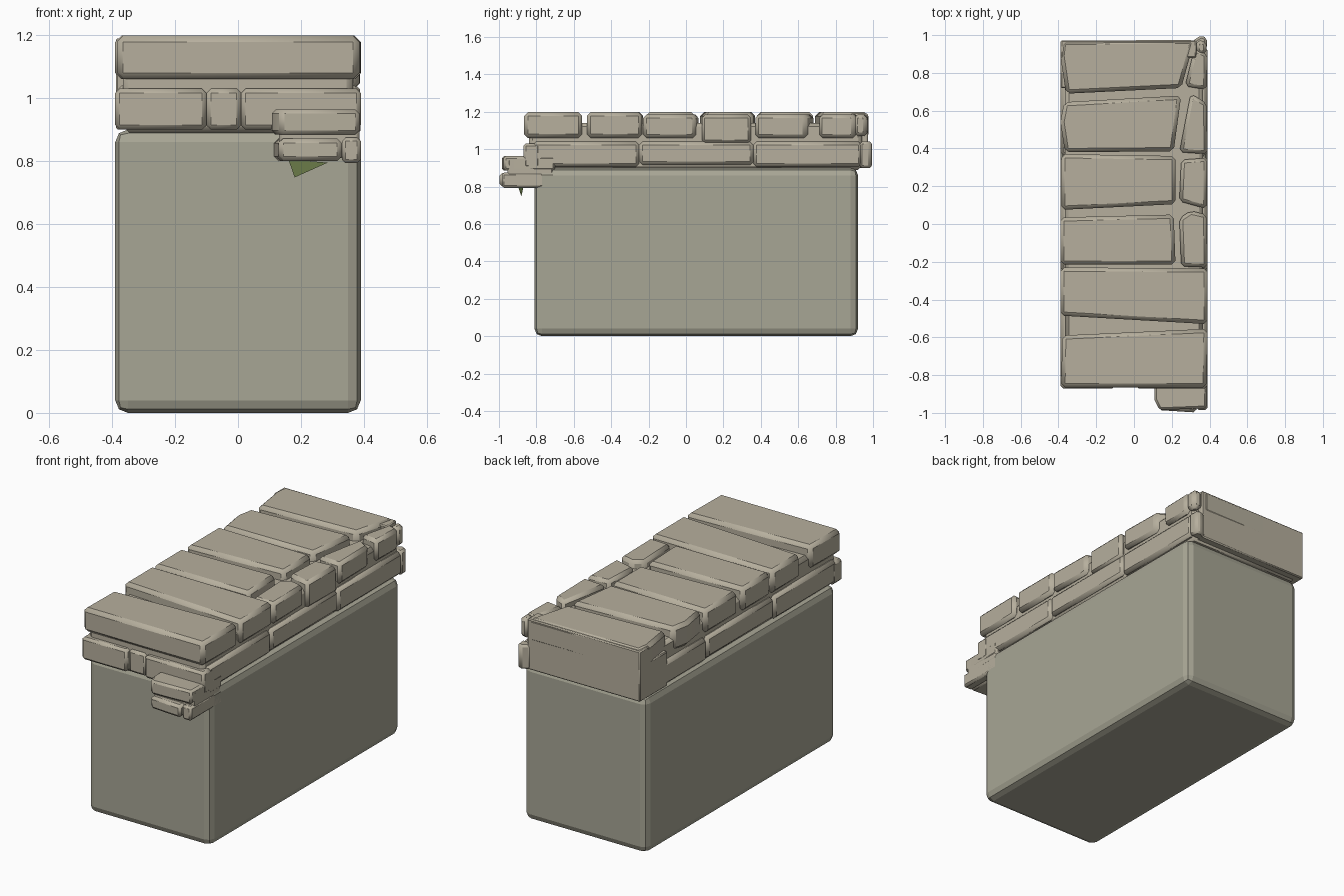
import bpy, bmesh

if "Cube" in bpy.data.objects:
    bpy.data.objects.remove(bpy.data.objects["Cube"])


def material(name, rgb):
    m = bpy.data.materials.new(name)
    m.diffuse_color = (*rgb, 1)
    m.use_nodes = True
    m.node_tree.nodes["Principled BSDF"].inputs["Base Color"].default_value = m.diffuse_color
    return m


WALL = material("wall_plaster", (0.39, 0.38, 0.30))
STONE = material("cap_stone", (0.47, 0.43, 0.34))
GREEN = material("moss_green", (0.22, 0.30, 0.10))


def prism(name, corners, z0, z1, mat=STONE, bevel=0.018, segments=1, smooth=True):
    """Straight block from an xy outline (counter-clockwise)."""
    bm = bmesh.new()
    low = [bm.verts.new((x, y, z0)) for x, y in corners]
    high = [bm.verts.new((x, y, z1)) for x, y in corners]
    bm.faces.new(low[::-1])
    bm.faces.new(high)
    n = len(corners)
    for i in range(n):
        j = (i + 1) % n
        bm.faces.new((low[i], low[j], high[j], high[i]))
    mesh = bpy.data.meshes.new(name)
    bm.to_mesh(mesh)
    bm.free()
    mesh.materials.append(mat)
    ob = bpy.data.objects.new(name, mesh)
    bpy.context.collection.objects.link(ob)
    if bevel:
        mod = ob.modifiers.new("worn_edges", "BEVEL")
        mod.width, mod.segments = bevel, segments
    if smooth:
        bpy.ops.object.select_all(action='DESELECT')
        ob.select_set(True)
        bpy.context.view_layer.objects.active = ob
        bpy.ops.object.shade_smooth_by_angle(angle=0.6)
    return ob


def block(name, x0, x1, y0, y1, z0, z1, **kw):
    return prism(name, [(x0, y0), (x1, y0), (x1, y1), (x0, y1)], z0, z1, **kw)


# Plain wall body and the core hidden behind the stones
block("wall_body", -0.39, 0.39, -0.81, 0.92, 0.0, 0.9,
      mat=WALL, bevel=0.04, segments=2, smooth=False)
block("cap_core", -0.365, 0.365, -0.84, 0.94, 0.89, 1.14, bevel=0.02)

# Top course: large stones across the wall, front to back
rows = [
    [(-0.385, -0.865), (0.385, -0.865), (0.39, -0.555), (-0.38, -0.59)],
    [(-0.39, -0.485), (0.39, -0.53), (0.39, -0.235), (-0.39, -0.23)],
    [(-0.39, -0.215), (0.22, -0.215), (0.21, 0.05), (-0.39, 0.035)],
    [(-0.385, 0.075), (0.22, 0.105), (0.22, 0.36), (-0.385, 0.37)],
    [(-0.365, 0.38), (0.21, 0.385), (0.25, 0.68), (-0.37, 0.645), (-0.39, 0.54)],
    [(-0.36, 0.69), (0.25, 0.72), (0.32, 0.975), (-0.38, 0.97), (-0.39, 0.89)],
]
for i, outline in enumerate(rows):
    prism(f"top_stone_{i + 1}", outline, 1.06, 1.198, bevel=0.02)

# Top course: small stones along the right edge
edge = [
    ([(0.25, -0.225), (0.39, -0.23), (0.385, 0.05), (0.30, 0.07), (0.24, 0.03)], 1.06),
    ([(0.24, 0.12), (0.385, 0.08), (0.388, 0.35), (0.25, 0.34)], 1.03),
    ([(0.24, 0.38), (0.39, 0.37), (0.385, 0.64), (0.30, 0.69)], 1.06),
    ([(0.27, 0.73), (0.385, 0.71), (0.39, 0.90), (0.32, 0.93)], 1.06),
    ([(0.33, 0.90), (0.385, 0.90), (0.385, 0.965), (0.33, 0.975)], 1.07),
]
for i, (outline, z0) in enumerate(edge):
    prism(f"edge_stone_{i + 1}", outline, z0, 1.185)

# Lower course: long slabs down both sides
for side, s in (("right", 1), ("left", -1)):
    for i, (y0, y1, z0) in enumerate([(-0.82, -0.25, 0.905),
                                      (-0.25, 0.36, 0.915), (0.36, 0.94, 0.905)]):
        x0, x1 = sorted((s * 0.2, s * 0.388))
        block(f"{side}_slab_{i + 1}", x0, x1, y0, y1, z0, 1.04)

# Lower course: front slabs
for i, (x0, x1, y0) in enumerate([(-0.39, -0.1, -0.87), (-0.1, 0.01, -0.855),
                                  (0.01, 0.39, -0.87)]):
    block(f"front_slab_{i + 1}", x0, x1, y0, -0.78, 0.90, 1.03, bevel=0.014)

# Flat back stone, full height of both courses, and its corner stone
block("back_stone", -0.388, 0.33, 0.88, 0.972, 0.9, 1.19, bevel=0.006)
block("back_left_stone", -0.388, -0.2, 0.72, 0.96, 0.9, 1.1, bevel=0.006)
prism("back_corner_stone", [(0.30, 0.93), (0.388, 0.93), (0.385, 0.985),
                            (0.355, 0.998), (0.31, 0.97)], 0.9, 1.04, bevel=0.012)

# Small ledge at the front right corner
block("ledge_core", 0.13, 0.386, -0.955, -0.71, 0.81, 0.95, bevel=0.01)
prism("ledge_top_stone", [(0.135, -0.985), (0.385, -0.975), (0.39, -0.70),
                          (0.105, -0.70), (0.108, -0.93)], 0.885, 0.963, bevel=0.012)
prism("ledge_low_stone", [(0.13, -0.985), (0.33, -0.998), (0.33, -0.75), (0.11, -0.75)],
      0.80, 0.872, bevel=0.015)
block("ledge_corner_stone", 0.33, 0.39, -0.985, -0.70, 0.793, 0.875, bevel=0.012)

# Green scrap hanging beneath the ledge
bm = bmesh.new()
tri = [bm.verts.new(p) for p in ((0.16, -0.90, 0.805), (0.18, -0.88, 0.748),
                                 (0.285, -0.87, 0.795))]
bm.faces.new(tri)
mesh = bpy.data.meshes.new("moss_scrap")
bm.to_mesh(mesh)
bm.free()
mesh.materials.append(GREEN)
bpy.context.collection.objects.link(bpy.data.objects.new("moss_scrap", mesh))
